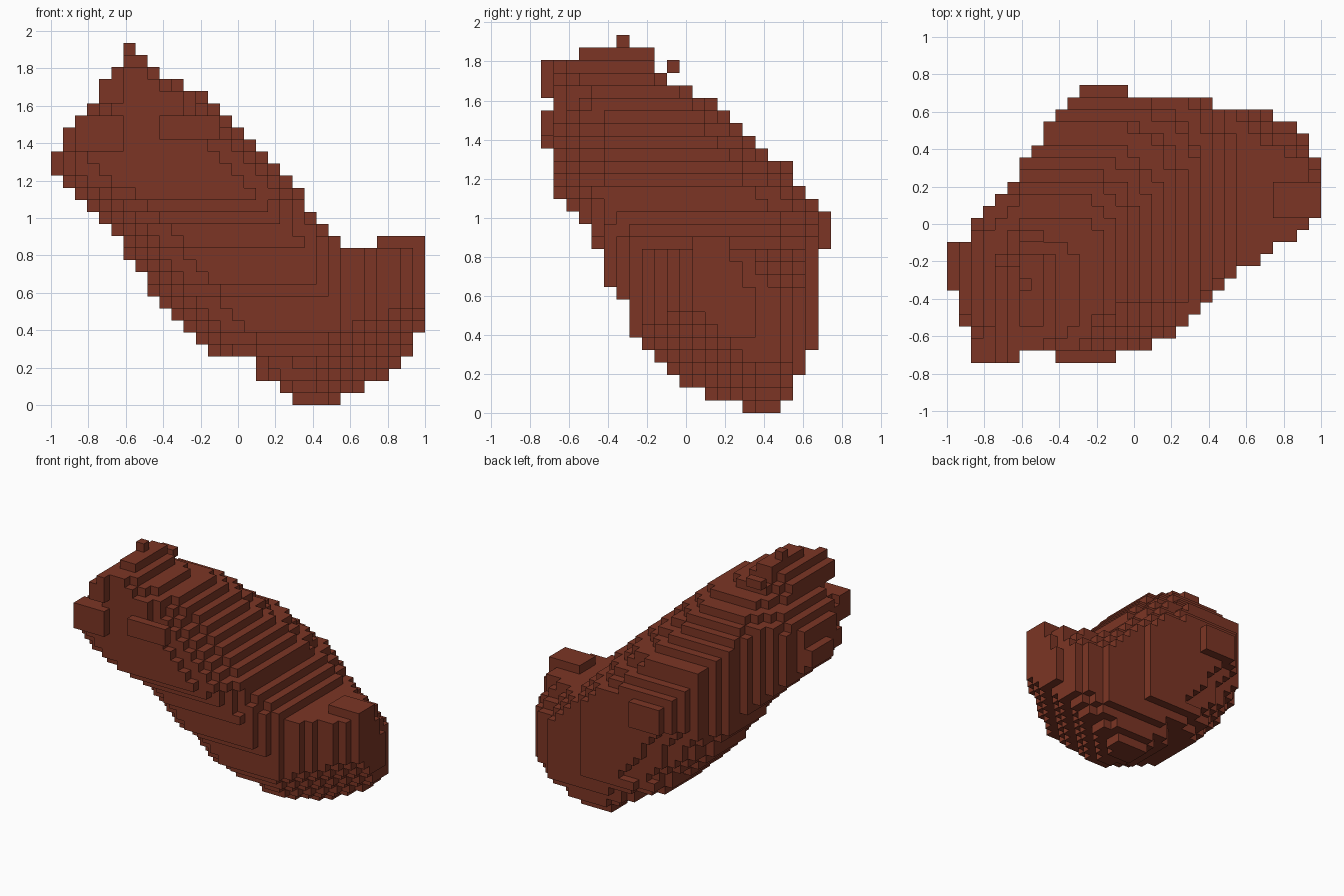
import bpy, bmesh

cube = bpy.data.objects.get("Cube")
if cube:
    bpy.data.objects.remove(cube, do_unlink=True)

NX, NY, NZ = 31, 23, 30      # block grid
S = 2.0 / NX                 # block size

# Key layers in block units: layer, x from, x to, y from, y to
BODY = [
    (0, 20, 24, 16, 19), (1, 19, 26, 13, 20), (2, 17, 28, 11, 20),
    (3, 17, 29, 10, 21), (4, 13, 30, 9, 21), (6, 11, 31, 7, 22),
    (8, 9, 30, 7, 22), (10, 8, 28, 5, 22), (12, 6, 26, 5, 22),
    (13, 6, 24, 4, 23), (15, 4, 22, 3, 23), (16, 3, 21, 2, 22),
    (17, 2, 21, 1, 21), (19, 0, 19, 1, 20), (20, 0, 18, 1, 18),
    (23, 2, 15, 1, 15), (24, 3, 14, 1, 14), (25, 4, 13, 1, 12),
    (27, 5, 9, 1, 9), (28, 6, 8, 3, 9), (29, 6, 7, 6, 7),
]
# Rounded foot beside the body
FOOT = [(7, 14, 31, 7, 22), (10, 15, 31, 7, 20), (12, 17, 31, 8, 18)]

# Plan outline that trims every layer
PLAN = [(-1, -.35), (-.94, -.37), (-.94, -.54), (-.87, -.56), (-.87, -.75),
        (-.1, -.75), (-.1, -.68), (.1, -.65), (.2, -.59), (.48, -.32),
        (.68, -.19), (.87, -.06), (1, .05), (1, .36), (.94, .37),
        (.94, .48), (.88, .53), (.76, .57), (.72, .61), (.43, .63),
        (.41, .68), (-.03, .68), (-.03, .75), (-.29, .75), (-.35, .66),
        (-.48, .5), (-.55, .36), (-.81, .06), (-.87, 0), (-.87, -.09),
        (-1, -.1)]

# Extra blocks: x from, x to, y from, y to, layer from, layer to
EXTRAS = [
    (27, 31, 12, 15, 13, 14),    # raised heel edge
    (2, 6, 0, 2, 21, 24),        # low tooth of the upper rim
    (4, 6, 0, 3, 25, 27),        # high tooth of the upper rim
    (5, 6, 0, 3, 27, 28),
    (9, 14, 0, 1, 22, 24),       # front edge of the upper rim
    (6, 8, 10, 11, 27, 28),      # small stub behind the peak
]


def layer_box(table, k):
    """Bounds of layer k, interpolated between the key layers."""
    for a, b in zip(table, table[1:]):
        if a[0] <= k <= b[0]:
            t = (k - a[0]) / (b[0] - a[0])
            return [round(p + (q - p) * t) for p, q in zip(a[1:], b[1:])]


def in_plan(x, y):
    inside = False
    for (x0, y0), (x1, y1) in zip(PLAN, PLAN[1:] + PLAN[:1]):
        if (y0 > y) != (y1 > y) and x < x0 + (y - y0) * (x1 - x0) / (y1 - y0):
            inside = not inside
    return inside


def above_slant(x, y, z):
    """True above the curved slant under the foot's front corner."""
    h = min(z, .85)
    return x - y <= .1 + 2.1 * h - 1.15 * h * h


def body_power(u, v, k):
    """Corner squareness: crisp along the sloping ridge, round elsewhere."""
    if k < 6 and v > 0:
        return 3.5
    if u < 0:
        if v > 0:
            return 2.3
        return 2.5 if k < 18 else 3.5
    if k < 9:
        return 3
    if v > 0:
        return 3.5
    return 4 - 1.8 * min(1, max(0, (k - 17) / 6))


def foot_power(u, v, k):
    return 2.4


def fill_layers(table, power):
    """Stack rounded layers, trimmed by the plan and the slanted underside."""
    cells = set()
    for k in range(table[0][0], table[-1][0] + 1):
        x0, x1, y0, y1 = layer_box(table, k)
        for i in range(x0, x1):
            for j in range(y0, y1):
                u = (2 * i + 1 - x0 - x1) / (x1 - x0)
                v = (2 * j + 1 - y0 - y1) / (y1 - y0)
                p = power(u, v, k)
                px, py = (i + .5 - NX / 2) * S, (j + .5 - NY / 2) * S
                if (abs(u) ** p + abs(v) ** p <= 1 and in_plan(px, py)
                        and above_slant(px, py, (k + .5) * S)):
                    cells.add((i, j, k))
    return cells


def block_mesh(cells, name):
    """Mesh only the block sides that are exposed."""
    bm = bmesh.new()
    verts = {}

    def corner(p):
        if p not in verts:
            verts[p] = bm.verts.new(((p[0] - NX / 2) * S,
                                     (p[1] - NY / 2) * S, p[2] * S))
        return verts[p]

    for c in cells:
        for axis in range(3):
            for side in (0, 1):
                n = list(c)
                n[axis] += 2 * side - 1
                if tuple(n) in cells:
                    continue
                quad = []
                for da, db in ((0, 0), (1, 0), (1, 1), (0, 1)):
                    p = list(c)
                    p[axis] += side
                    p[(axis + 1) % 3] += da
                    p[(axis + 2) % 3] += db
                    quad.append(corner(tuple(p)))
                bm.faces.new(quad if side else quad[::-1])
    mesh = bpy.data.meshes.new(name)
    bm.to_mesh(mesh)
    bm.free()
    return mesh


# Single red-brown colour
brown = bpy.data.materials.new("red_brown")
brown.use_nodes = True
colour = (0.2, 0.036, 0.018, 1)
brown.diffuse_color = colour
bsdf = next(n for n in brown.node_tree.nodes if n.type == 'BSDF_PRINCIPLED')
bsdf.inputs["Base Color"].default_value = colour
bsdf.inputs["Roughness"].default_value = 0.9

# Leaning body, foot and rim blocks joined into one shell
blocks = fill_layers(BODY, body_power) | fill_layers(FOOT, foot_power)
for x0, x1, y0, y1, z0, z1 in EXTRAS:
    blocks.update((i, j, k) for i in range(x0, x1)
                  for j in range(y0, y1) for k in range(z0, z1))
body = bpy.data.objects.new("leaning_block_body",
                            block_mesh(blocks, "leaning_block_body"))
body.data.materials.append(brown)
bpy.context.collection.objects.link(body)
